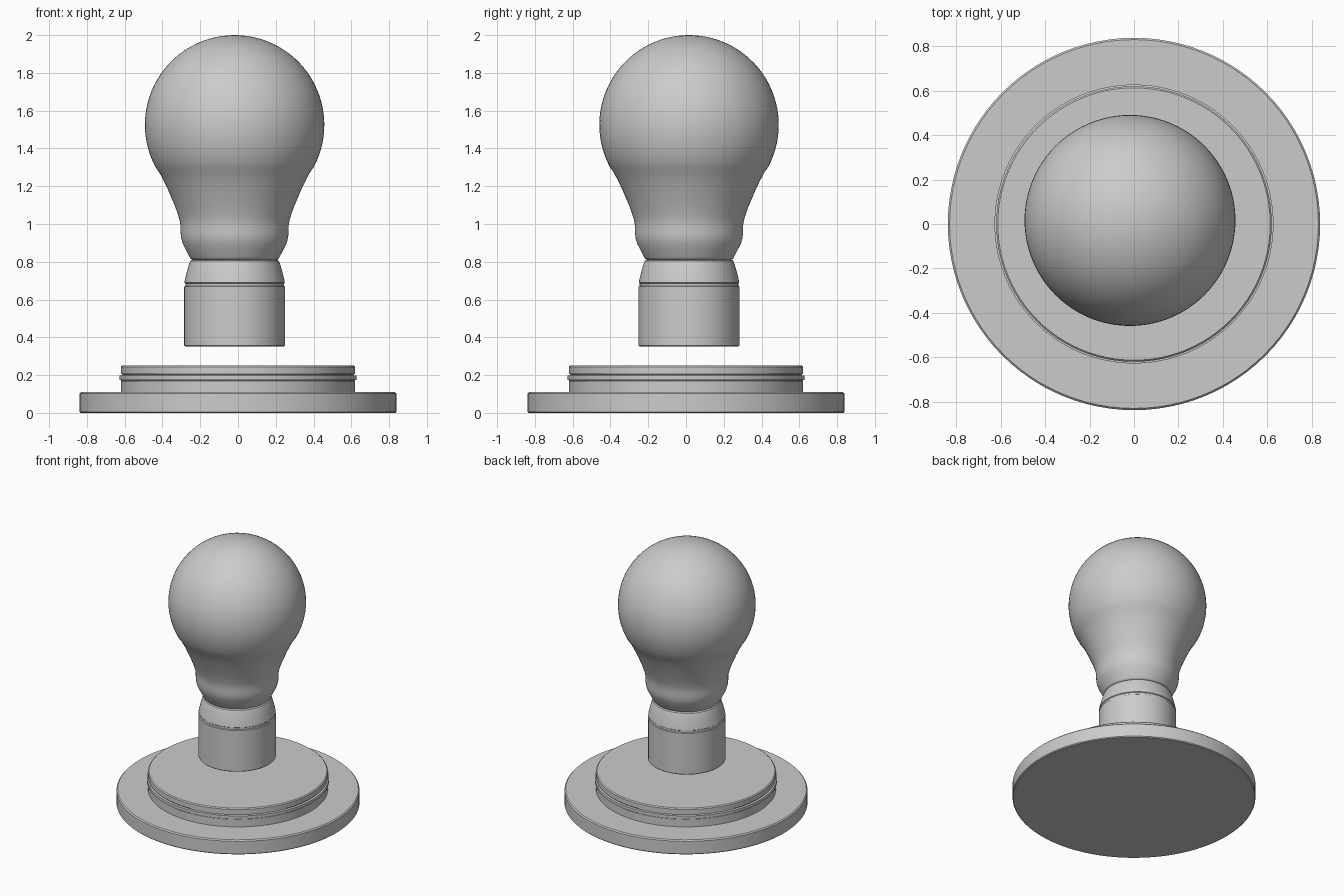
import bpy, bmesh, math

if "Cube" in bpy.data.objects:
    bpy.data.objects.remove(bpy.data.objects["Cube"])

SEGMENTS = 96


def lathe(name, profile, x=0.0, y=0.0, angle=35):
    """Revolve (radius, height) points around z; radius 0 makes a pole."""
    bm = bmesh.new()
    rings = []
    for r, z in profile:
        if r == 0:
            rings.append([bm.verts.new((x, y, z))] * SEGMENTS)
            continue
        rings.append([bm.verts.new((x + r * math.cos(2 * math.pi * i / SEGMENTS),
                                    y + r * math.sin(2 * math.pi * i / SEGMENTS), z))
                      for i in range(SEGMENTS)])
    for low, high in zip(rings, rings[1:]):
        for i in range(SEGMENTS):
            j = (i + 1) % SEGMENTS
            bm.faces.new(list(dict.fromkeys((low[i], low[j], high[j], high[i]))))
    bmesh.ops.recalc_face_normals(bm, faces=bm.faces)
    mesh = bpy.data.meshes.new(name)
    bm.to_mesh(mesh)
    bm.free()
    obj = bpy.data.objects.new(name, mesh)
    bpy.context.collection.objects.link(obj)
    bpy.ops.object.select_all(action='DESELECT')
    obj.select_set(True)
    bpy.context.view_layer.objects.active = obj
    bpy.ops.object.shade_smooth_by_angle(angle=math.radians(angle))
    return obj


# Wide base disc
lathe("base_disc", [(0, 0), (0.832, 0), (0.838, 0.006), (0.838, 0.102),
                    (0.830, 0.11), (0, 0.11)])

# Raised tier with a thin band around it
lathe("base_tier", [(0, 0.11), (0.62, 0.11), (0.62, 0.168), (0.612, 0.172),
                    (0.628, 0.174), (0.628, 0.197), (0.612, 0.199), (0.612, 0.204),
                    (0.62, 0.206), (0.62, 0.243), (0.613, 0.25), (0, 0.25)])

# Bulb and socket share an axis slightly off the base centre
CX, CY = -0.018, 0.016

# Socket: straight sleeve, thin groove, tapered collar
lathe("socket", [(0, 0.352), (0.262, 0.352), (0.267, 0.357), (0.267, 0.668),
                 (0.261, 0.672), (0.261, 0.686), (0.266, 0.690), (0.262, 0.71),
                 (0.252, 0.75), (0.242, 0.785), (0.234, 0.805), (0.226, 0.81),
                 (0, 0.81)], CX, CY)

# Glass bulb: lip, waist and flare, then a spherical crown
glass = [(0, 0.81), (0.222, 0.81), (0.232, 0.815), (0.238, 0.825), (0.256, 0.86),
         (0.274, 0.895), (0.283, 0.925), (0.286, 0.955), (0.286, 0.99),
         (0.291, 1.02), (0.300, 1.05), (0.314, 1.09), (0.331, 1.13),
         (0.352, 1.18), (0.376, 1.23), (0.397, 1.27)]
R, CZ = 0.475, 1.525
start = math.radians(-28)
for k in range(29):
    a = start + (math.pi / 2 - start) * k / 28
    glass.append((R * math.cos(a) if k < 28 else 0, CZ + R * math.sin(a)))
lathe("glass_bulb", glass, CX, CY)
